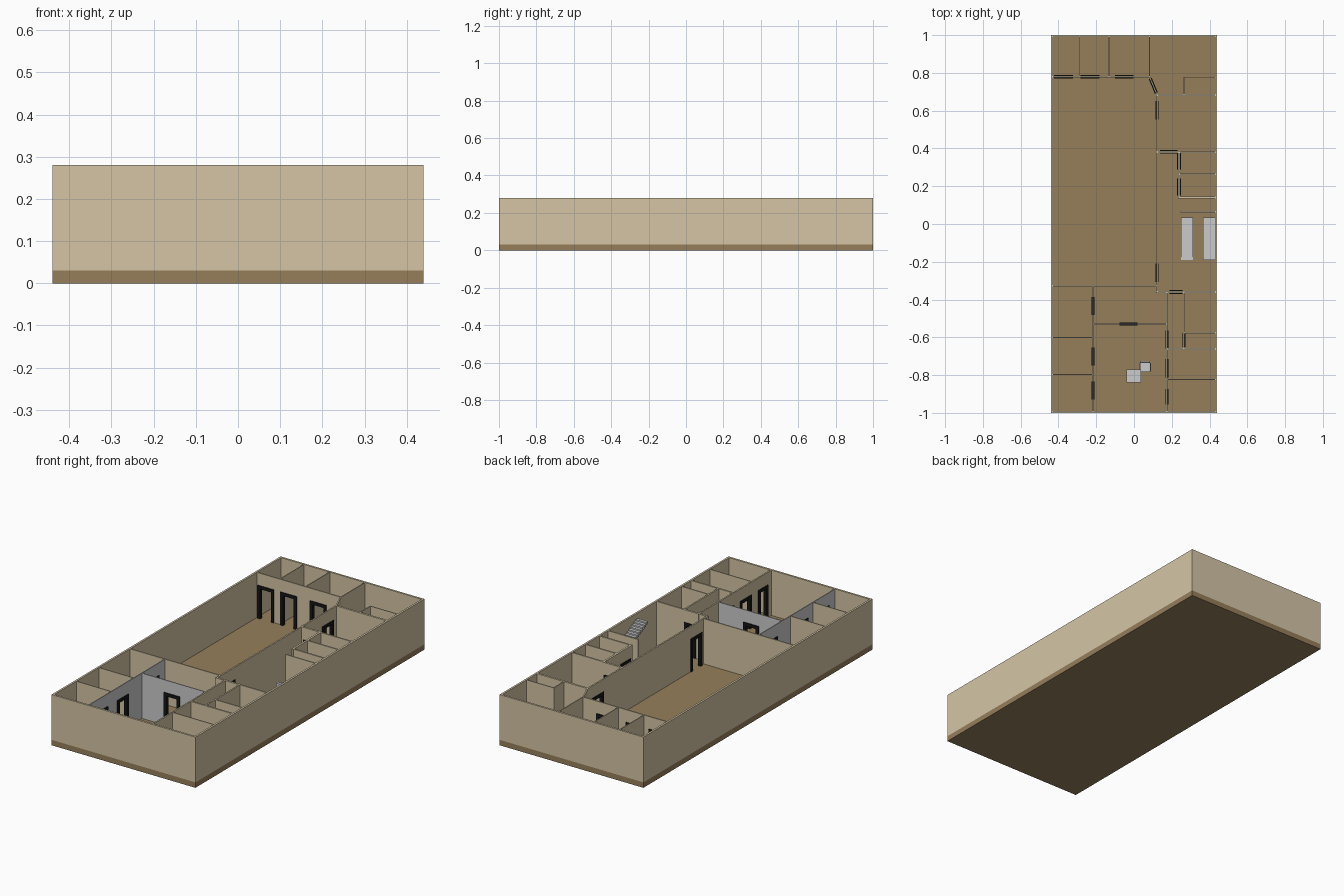
import bpy, bmesh
from math import atan2
from mathutils import Matrix, Vector

if "Cube" in bpy.data.objects:
    bpy.data.objects.remove(bpy.data.objects["Cube"])

FLOOR, TOP, DOOR_TOP = 0.03, 0.28, 0.212
THICK, THIN = 0.011, 0.005


def material(name, rgb):
    m = bpy.data.materials.new(name)
    m.diffuse_color = (*rgb, 1)
    m.use_nodes = True
    m.node_tree.nodes["Principled BSDF"].inputs["Base Color"].default_value = m.diffuse_color
    return m


CREAM = material("cream_plaster", (0.66, 0.56, 0.38))
BROWN = material("brown_floor", (0.305, 0.212, 0.105))
BLACK = material("dark_frame", (0.008, 0.008, 0.008))


def boxes(name, spans, mat=None, matrix=Matrix()):
    """One object from a list of (x0, x1, y0, y1, z0, z1) boxes."""
    bm = bmesh.new()
    for x0, x1, y0, y1, z0, z1 in spans:
        m = (Matrix.Translation(((x0 + x1) / 2, (y0 + y1) / 2, (z0 + z1) / 2))
             @ Matrix.Diagonal((x1 - x0, y1 - y0, z1 - z0, 1)))
        bmesh.ops.create_cube(bm, size=1, matrix=m)
    me = bpy.data.meshes.new(name)
    bm.to_mesh(me)
    bm.free()
    ob = bpy.data.objects.new(name, me)
    ob.matrix_world = matrix
    if mat:
        me.materials.append(mat)
    bpy.context.collection.objects.link(ob)
    return ob


def wall(name, p, q, t=THICK, doors=(), mat=CREAM):
    """Wall from p to q; doors are (start, end) distances along it."""
    p, q = Vector(p), Vector(q)
    d = q - p
    frame = Matrix.Translation((p.x, p.y, 0)) @ Matrix.Rotation(atan2(d.y, d.x), 4, 'Z')
    h, at, spans, trims = t / 2, -t / 2, [], []
    g, w = max(h + 0.004, 0.0085), 0.017
    for a, b in sorted(doors):
        spans += [(at, a, -h, h, FLOOR, TOP), (a, b, -h, h, DOOR_TOP, TOP)]
        trims += [(a, a + w, -g, g, FLOOR, DOOR_TOP), (b - w, b, -g, g, FLOOR, DOOR_TOP),
                  (a + w, b - w, -g, g, DOOR_TOP - w, DOOR_TOP)]
        at = b
    spans.append((at, d.length + h, -h, h, FLOOR, TOP))
    boxes(name, spans, mat, frame)
    if trims:
        boxes(name + "_door_frames", trims, BLACK, frame)


# Floor slab and outer shell
boxes("floor_slab", [(-0.44, 0.44, -1, 1, 0, FLOOR)], BROWN)
X, Y = 0.4345, 0.9945
wall("outer_front_wall", (-X, -Y), (X, -Y))
wall("outer_back_wall", (-X, Y), (X, Y))
wall("outer_left_wall", (-X, -Y), (-X, Y))
wall("outer_right_wall", (X, -Y), (X, Y))

# Back rooms
wall("back_rooms_wall", (-X, 0.78), (0.082, 0.78), 0.007,
     [(0.012, 0.112), (0.152, 0.252), (0.333, 0.433)])
for i, x in enumerate((-0.29, -0.133, 0.083)):
    wall(f"back_room_divider_{i}", (x, 0.78), (x, Y), THIN)
wall("angled_wall", (0.083, 0.778), (0.122, 0.684), 0.007, [(0.008, 0.092)])
wall("back_right_wall", (0.122, 0.684), (X, 0.684))
wall("nook_side", (0.265, 0.684), (0.265, 0.777), THIN)
wall("nook_back", (0.265, 0.777), (X, 0.777), THIN)

# Long wall between hall and corridor
wall("hall_long_wall", (0.122, -0.358), (0.122, 0.684), 0.008, [(0.05, 0.15), (0.91, 1.01)])

# Small rooms by the stairs
wall("small_rooms_back", (0.122, 0.382), (0.24, 0.382), THICK, [(0.015, 0.108)])
wall("small_rooms_back_side", (0.24, 0.38), (X, 0.38), 0.008)
wall("small_rooms_corridor_wall", (0.238, 0.14), (0.238, 0.382), THICK,
     [(0.012, 0.1), (0.148, 0.235)])
wall("small_rooms_divider", (0.238, 0.263), (X, 0.263), 0.008)
wall("small_rooms_front", (0.238, 0.14), (X, 0.14), 0.009)
wall("stair_back_wall", (0.25, 0.065), (X, 0.065), 0.007)

# Staircase: two opposed flights of treads
N, Y0, RUN = 14, -0.19, 0.225 / 14
RISE = 0.11 / N
for name, x0, x1, base, flip in (("lower_flight", 0.25, 0.312, FLOOR, False),
                                 ("upper_flight", 0.365, 0.429, 0.14, True)):
    steps = []
    for i in range(N):
        k = N - 1 - i if flip else i
        z = base + (i + 1) * RISE
        steps.append((x0, x1, Y0 + k * RUN, Y0 + (k + 1) * RUN, z - 2 * RISE + 0.001, z))
    boxes(name, steps)

# Left front rooms and grey office partitions
wall("hall_front_wall", (-X, -0.327), (0.122, -0.327), 0.007)
wall("office_left_partition", (-0.217, -Y), (-0.217, -0.33), THIN,
     [(0.065, 0.16), (0.245, 0.34), (0.512, 0.608)], None)
wall("office_back_partition", (-0.217, -0.53), (0.173, -0.53), THIN, [(0.14, 0.235)], None)
for i, y in enumerate((-0.6, -0.797)):
    wall(f"left_room_divider_{i}", (-X, y), (-0.217, y), THIN)

# Right front rooms
wall("office_right_wall", (0.174, -Y), (0.174, -0.358), 0.008,
     [(0.038, 0.122), (0.182, 0.28), (0.335, 0.43)])
wall("right_rooms_back", (0.122, -0.36), (0.265, -0.36), THICK, [(0.066, 0.136)])
wall("right_rooms_back_side", (0.265, -0.36), (X, -0.36), 0.008)
wall("right_corridor_wall", (0.264, -0.66), (0.264, -0.36), 0.008, [(0.008, 0.082)])
wall("right_room_divider", (0.264, -0.576), (X, -0.576), 0.007)
wall("right_rooms_front", (0.174, -0.662), (X, -0.662), 0.009)
wall("front_right_divider", (0.174, -0.823), (X, -0.823), THIN)

# Office furniture: desk and chair
boxes("desk", [(-0.04, 0.038, -0.84, -0.77, 0.098, 0.106)]
      + [(x, x + 0.008, y, y + 0.008, FLOOR, 0.098)
         for x in (-0.038, 0.028) for y in (-0.838, -0.78)])
chair = boxes("armchair", [(0.033, 0.085, -0.783, -0.73, 0.055, 0.068),
                           (0.033, 0.085, -0.735, -0.726, 0.055, 0.13),
                           (0.029, 0.034, -0.78, -0.735, FLOOR, 0.092),
                           (0.084, 0.089, -0.78, -0.735, FLOOR, 0.092)])
bevel = chair.modifiers.new("rounded", 'BEVEL')
bevel.width, bevel.segments = 0.002, 2
